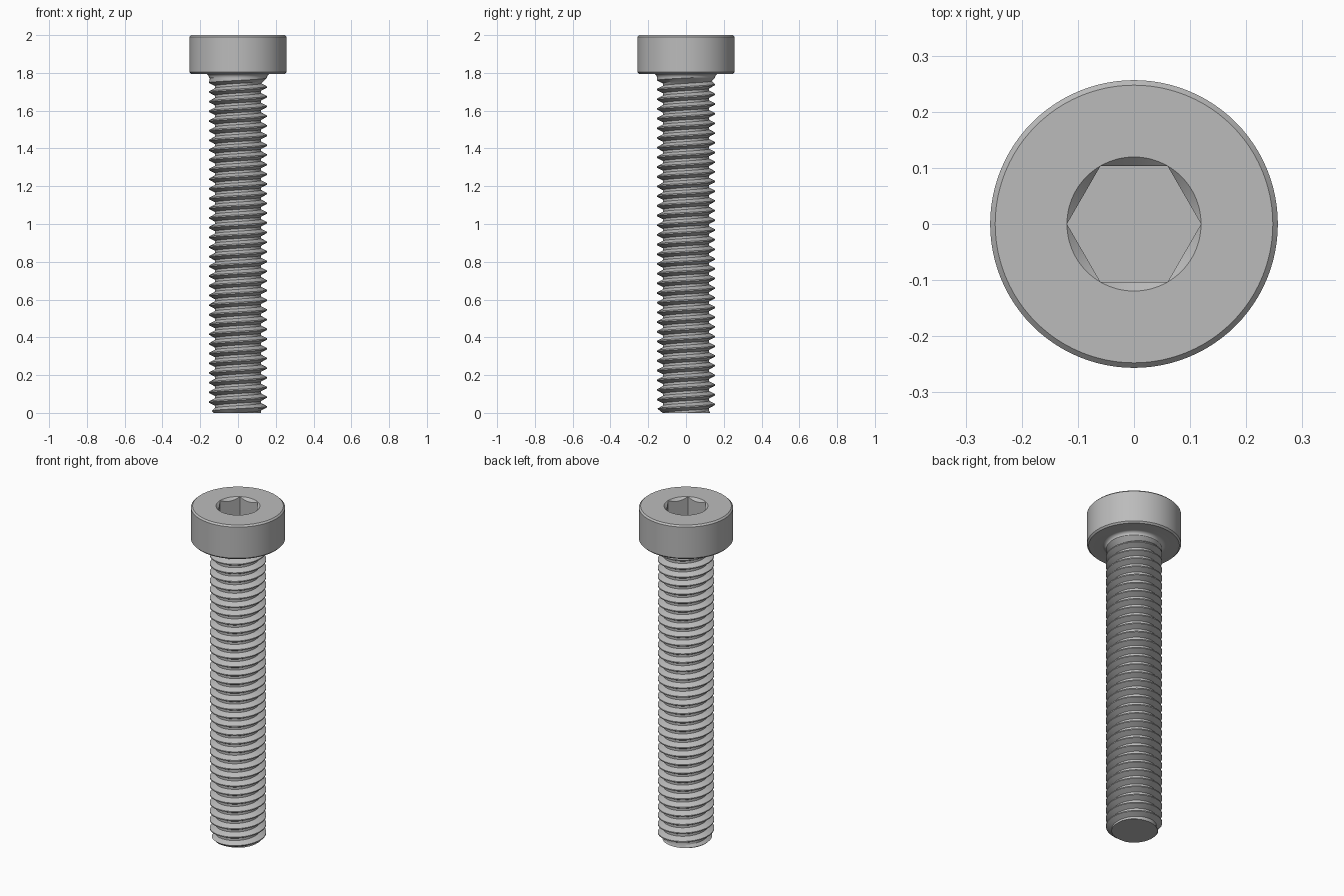
import bpy, bmesh, math

cube = bpy.data.objects.get("Cube")
if cube:
    bpy.data.objects.remove(cube, do_unlink=True)

SEG = 96
PITCH = 0.0513
MAJOR, MINOR, HEAD_R = 0.1535, 0.1224, 0.2564
HEAD_Z, TOP = 1.795, 2.0
SOCKET_R, APOTHEM, FLOOR = 0.1195, 0.1035, 1.88

steel = bpy.data.materials.new("steel grey")
steel.use_nodes = True
steel.diffuse_color = (0.5, 0.5, 0.5, 1)
steel.node_tree.nodes["Principled BSDF"].inputs["Base Color"].default_value = (0.5, 0.5, 0.5, 1)


def finish(name, bm):
    """Weld, orient and shade a finished part."""
    bmesh.ops.remove_doubles(bm, verts=bm.verts, dist=0.00005)
    bmesh.ops.recalc_face_normals(bm, faces=bm.faces)
    mesh = bpy.data.meshes.new(name)
    bm.to_mesh(mesh)
    bm.free()
    mesh.materials.append(steel)
    obj = bpy.data.objects.new(name, mesh)
    bpy.context.collection.objects.link(obj)
    bpy.ops.object.select_all(action='DESELECT')
    obj.select_set(True)
    bpy.context.view_layer.objects.active = obj
    bpy.ops.object.shade_smooth_by_angle(angle=math.radians(25))


def polar(r, angle, z):
    return (r * math.cos(angle), r * math.sin(angle), z)


def hex_radius(angle):
    return APOTHEM / math.cos(angle % (math.pi / 3) - math.pi / 6)


# Head with neck fillet, edge chamfers and countersunk hex socket
fillet = 0.02
profile = [(MAJOR + fillet * (1 - math.cos(a)), HEAD_Z - fillet * (1 - math.sin(a)))
           for a in (math.pi / 2 * i / 6 for i in range(7))]
profile += [(HEAD_R - 0.009, HEAD_Z), (HEAD_R, HEAD_Z + 0.009),
            (HEAD_R, TOP - 0.009), (HEAD_R - 0.009, TOP), (SOCKET_R, TOP)]
angles = [2 * math.pi * j / SEG for j in range(SEG)]
bm = bmesh.new()
rings = [[bm.verts.new(polar(r, a, z)) for a in angles] for r, z in profile]
rings.append([bm.verts.new(polar(hex_radius(a), a, TOP - (SOCKET_R - hex_radius(a))))
              for a in angles])
rings.append([bm.verts.new(polar(hex_radius(a), a, FLOOR)) for a in angles])
for low, high in zip(rings, rings[1:]):
    for j in range(SEG):
        k = (j + 1) % SEG
        bm.faces.new((low[j], low[k], high[k], high[j]))
bm.faces.new(rings[-1])
finish("socket_head", bm)

# Threaded shank: tooth profile swept along a helix and trimmed at both ends
TOOTH = [(0.0, MINOR), (0.25, MINOR), (0.5625, MAJOR), (0.6875, MAJOR), (1.0, MINOR)]
SHANK_TOP = HEAD_Z - fillet


def thread_radius(z, angle):
    phase = (z / PITCH - angle / (2 * math.pi)) % 1.0
    for (p0, r0), (p1, r1) in zip(TOOTH, TOOTH[1:]):
        if phase <= p1:
            r = r0 + (r1 - r0) * (phase - p0) / (p1 - p0)
            break
    r = max(r, MAJOR - (SHANK_TOP - z))     # run-out below the head
    return min(r, 0.128 + z)                # chamfered tip


steps = SEG * (int(SHANK_TOP / PITCH) + 4)
bm = bmesh.new()
helices = []
for start, _ in TOOTH[:-1]:
    line = []
    for i in range(steps + 1):
        z = PITCH * (i / SEG + start - 2)
        z = min(max(z, 0.0), SHANK_TOP)
        a = 2 * math.pi * (i % SEG) / SEG
        line.append(bm.verts.new(polar(thread_radius(z, a), a, z)))
    helices.append(line)
for p, line in enumerate(helices):
    last = p == len(helices) - 1
    upper = helices[0][SEG:] if last else helices[p + 1]
    for i in range(min(len(line), len(upper)) - 1):
        quad = (line[i], line[i + 1], upper[i + 1], upper[i])
        if len({round(v.co.z, 6) for v in quad}) > 1:
            bm.faces.new(quad)
bmesh.ops.remove_doubles(bm, verts=bm.verts, dist=0.00005)
bmesh.ops.delete(bm, geom=[v for v in bm.verts if not v.link_faces], context='VERTS')
tip = [e for e in bm.edges if e.is_boundary and all(v.co.z < 0.0001 for v in e.verts)]
bmesh.ops.edgeloop_fill(bm, edges=tip)
finish("threaded_shank", bm)
